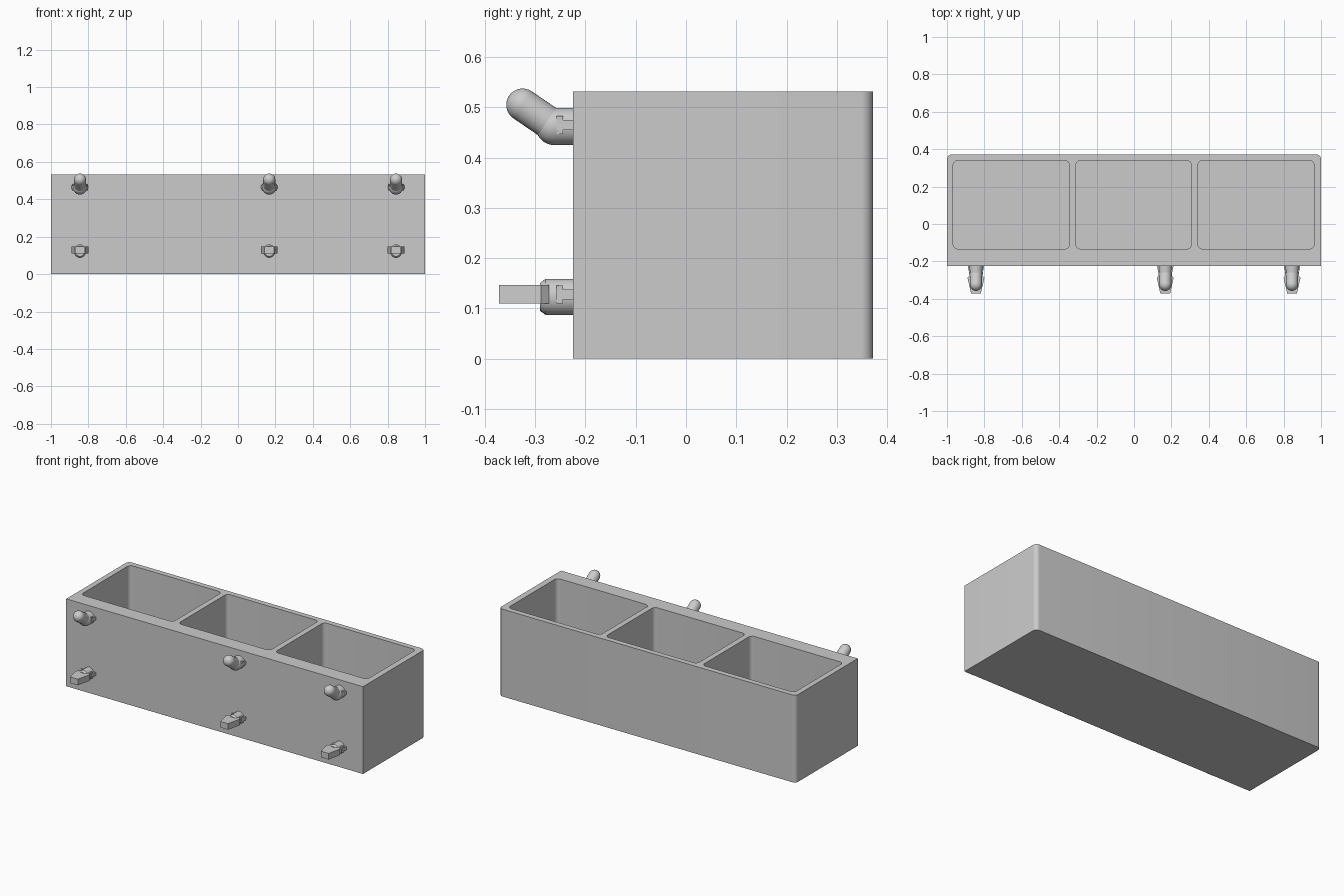
import bpy, bmesh
from math import cos, sin, pi, radians
from mathutils import Vector, Matrix

if "Cube" in bpy.data.objects:
    bpy.data.objects.remove(bpy.data.objects["Cube"])


def finish(bm, name):
    bmesh.ops.recalc_face_normals(bm, faces=bm.faces)
    mesh = bpy.data.meshes.new(name)
    bm.to_mesh(mesh)
    bm.free()
    ob = bpy.data.objects.new(name, mesh)
    bpy.context.collection.objects.link(ob)
    return ob


def smooth(ob):
    bpy.ops.object.select_all(action='DESELECT')
    ob.select_set(True)
    bpy.context.view_layer.objects.active = ob
    bpy.ops.object.shade_smooth_by_angle(angle=radians(30))


def prism(bm, outline, z0, z1):
    low = [bm.verts.new((x, y, z0)) for x, y in outline]
    high = [bm.verts.new((x, y, z1)) for x, y in outline]
    bm.faces.new(low[::-1])
    bm.faces.new(high)
    n = len(low)
    for i in range(n):
        j = (i + 1) % n
        bm.faces.new((low[i], low[j], high[j], high[i]))


def rounded_rect(x0, x1, y0, y1, r_front, r_back, steps=8):
    pts = []
    for cx, cy, sx, sy, r, start in ((x1, y1, -1, -1, r_back, 0), (x0, y1, 1, -1, r_back, 90),
                                     (x0, y0, 1, 1, r_front, 180), (x1, y0, -1, 1, r_front, 270)):
        for i in range(steps + 1 if r else 1):
            a = radians(start + 90 * i / steps)
            pts.append((cx + sx * r + r * cos(a), cy + sy * r + r * sin(a)))
    return pts


def rod(bm, p, q, r0, r1, sx=1.0, segs=32):
    p, q = Vector(p), Vector(q)
    d = q - p
    rot = d.to_track_quat('Z', 'Y').to_matrix().to_4x4()
    mat = Matrix.Translation((p + q) / 2) @ Matrix.Diagonal((sx, 1, 1, 1)) @ rot
    bmesh.ops.create_cone(bm, cap_ends=True, segments=segs, radius1=r0,
                          radius2=r1, depth=d.length, matrix=mat)


def ball(bm, p, r):
    bmesh.ops.create_uvsphere(bm, u_segments=32, v_segments=16, radius=r,
                              matrix=Matrix.Translation(p))


def wings(bm, x, z):
    # Tapered retaining ribs on both sides of a peg, flared at the tip
    for s in (-1, 1):
        prism(bm, [(x, -0.22), (x + s * 0.045, -0.22), (x + s * 0.037, -0.258), (x, -0.258)],
              z - 0.01, z + 0.01)
        prism(bm, [(x, -0.245), (x + s * 0.04, -0.245), (x + s * 0.034, -0.258), (x, -0.258)],
              z - 0.018, z + 0.018)


# Bin body with three pockets
bm = bmesh.new()
prism(bm, rounded_rect(-1, 1, -0.225, 0.372, 0, 0.025), 0, 0.532)
bin_body = finish(bm, "bin_body")

bm = bmesh.new()
for x0, x1 in ((-0.967, -0.345), (-0.311, 0.307), (0.341, 0.963)):
    prism(bm, rounded_rect(x0, x1, -0.133, 0.339, 0.025, 0.025), 0.033, 0.7)
cutter = finish(bm, "pocket_cutter")
cutter.hide_render = True

mod = bin_body.modifiers.new("pockets", 'BOOLEAN')
mod.operation = 'DIFFERENCE'
mod.solver = 'EXACT'
mod.object = cutter
bpy.context.view_layer.objects.active = bin_body
bpy.ops.object.modifier_apply(modifier=mod.name)
bpy.data.objects.remove(cutter)
smooth(bin_body)

for i, x in enumerate((-0.845, 0.167, 0.845)):
    # Upper hook: straight stub, bend and upturned round tip
    bm = bmesh.new()
    bend, tip = (x, -0.262, 0.462), (x, -0.325, 0.505)
    rod(bm, (x, -0.22, 0.462), bend, 0.037, 0.037)
    ball(bm, bend, 0.037)
    rod(bm, bend, tip, 0.0325, 0.0325)
    ball(bm, tip, 0.0325)
    wings(bm, x, 0.465)
    smooth(finish(bm, f"upper_hook_{i + 1}"))

    # Lower clip: chamfered stub with a tapered flat tongue
    bm = bmesh.new()
    z = 0.123
    rod(bm, (x, -0.22, z), (x, -0.279, z), 0.036, 0.036, 0.9)
    rod(bm, (x, -0.279, z), (x, -0.29, z), 0.036, 0.028, 0.9)
    prism(bm, [(x - 0.032, -0.272), (x - 0.045, -0.288), (x - 0.026, -0.372),
               (x + 0.026, -0.372), (x + 0.045, -0.288), (x + 0.032, -0.272)], 0.11, 0.147)
    wings(bm, x, 0.128)
    smooth(finish(bm, f"lower_clip_{i + 1}"))
